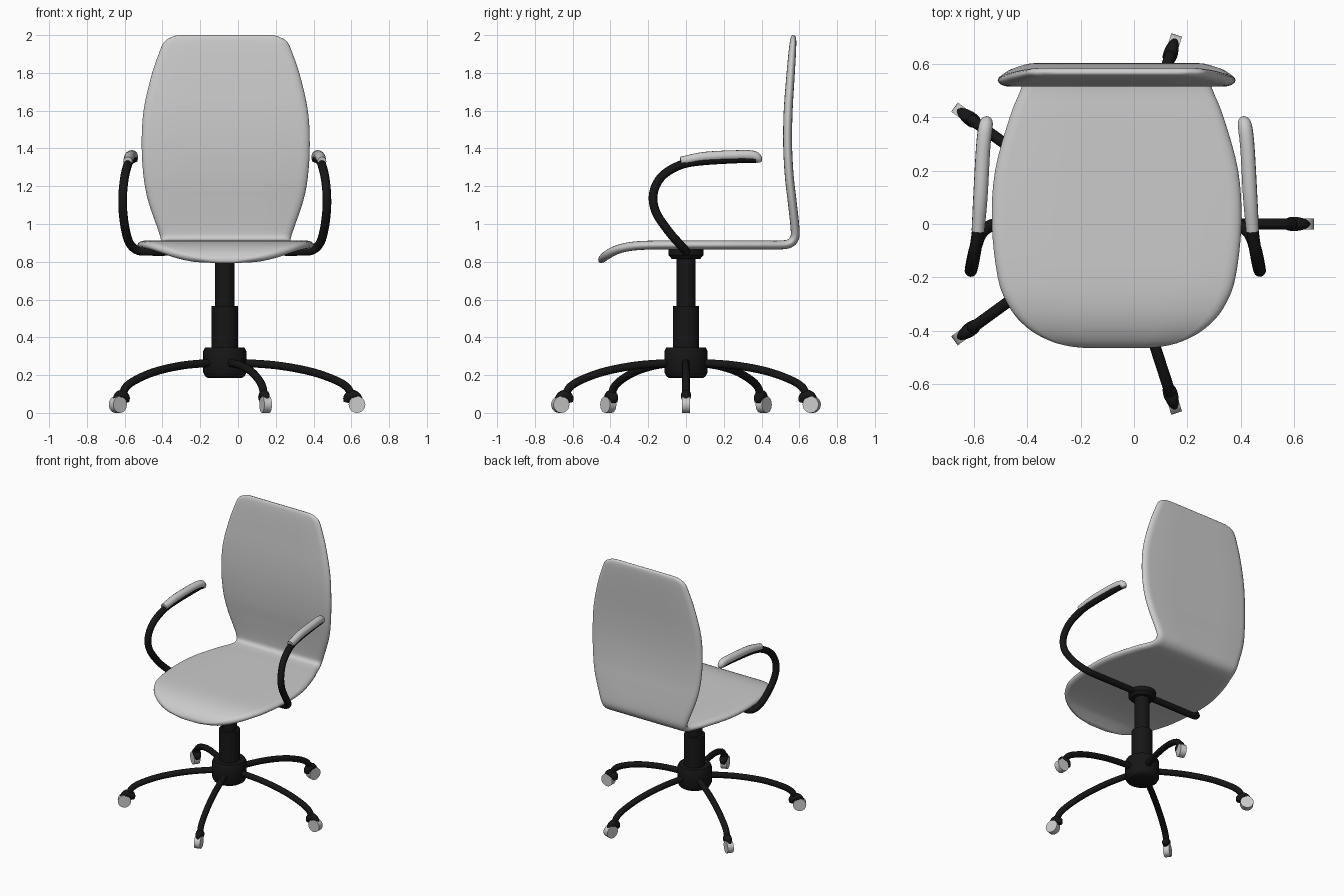
import bpy, bmesh, math
from mathutils import Vector, Matrix

if "Cube" in bpy.data.objects:
    bpy.data.objects.remove(bpy.data.objects["Cube"])

CX = -0.07  # centre line of the chair
black = bpy.data.materials.new("black")
black.diffuse_color = (0.008, 0.008, 0.008, 1)
black.use_nodes = True
black.node_tree.nodes["Principled BSDF"].inputs["Base Color"].default_value = black.diffuse_color


def finish(ob, mat=None, angle=40):
    bpy.ops.object.select_all(action='DESELECT')
    ob.select_set(True)
    bpy.context.view_layer.objects.active = ob
    if mat:
        ob.data.materials.append(mat)
    bpy.ops.object.shade_smooth_by_angle(angle=math.radians(angle))
    return ob


def mesh_object(name, bm, mat=None, angle=40):
    bmesh.ops.recalc_face_normals(bm, faces=bm.faces)
    me = bpy.data.meshes.new(name)
    bm.to_mesh(me)
    bm.free()
    ob = bpy.data.objects.new(name, me)
    bpy.context.collection.objects.link(ob)
    return finish(ob, mat, angle)


def spline(rows, n):
    """Catmull-Rom through tuples of any length."""
    pts = [Vector(r) for r in rows]
    pts = [2 * pts[0] - pts[1]] + pts + [2 * pts[-1] - pts[-2]]
    out = []
    for i in range(1, len(pts) - 2):
        a, b, c, d = pts[i - 1:i + 3]
        for k in range(n):
            t = k / n
            out.append(0.5 * (2 * b + (c - a) * t + (2 * a - 5 * b + 4 * c - d) * t * t
                              + (3 * b - a - 3 * c + d) * t ** 3))
    return out + [pts[-2]]


def loft(bm, rings):
    loops = [[bm.verts.new(p) for p in r] for r in rings]
    n = len(loops[0])
    for a, b in zip(loops, loops[1:]):
        for i in range(n):
            bm.faces.new((a[i], a[(i + 1) % n], b[(i + 1) % n], b[i]))
    bm.faces.new(loops[0])
    bm.faces.new(loops[-1])


def tube(name, pts, matrix, mat=None, n=5, sides=14):
    """Round tube through (x, y, z, radius) points."""
    path = spline(pts, n)
    rings, normal = [], None
    for i, p in enumerate(path):
        t = (path[min(i + 1, len(path) - 1)].to_3d() - path[max(i - 1, 0)].to_3d()).normalized()
        ref = normal or t.orthogonal()
        normal = (ref - t * ref.dot(t)).normalized()
        side = t.cross(normal)
        rings.append([matrix @ (p.to_3d() + p[3] * (normal * math.cos(a) + side * math.sin(a)))
                      for a in (2 * math.pi * k / sides for k in range(sides))])
    bm = bmesh.new()
    loft(bm, rings)
    return mesh_object(name, bm, mat, 50)


# Seat and back: one bent shell, rows of (y, z, half width, half thickness)
T = 0.0235
rows = [(-.458, .796, .07, .007), (-.447, .811, .19, .019), (-.42, .835, .28, T),
        (-.37, .862, .355, T), (-.30, .88, .408, T), (-.2, .888, .445, T), (0, .889, .467, T),
        (.2, .889, .455, T), (.4, .889, .40, T), (.5, .889, .36, T), (.55, .898, .345, T),
        (.575, .927, .345, T), (.577, .98, .362, T), (.562, 1.12, .41, T),
        (.547, 1.25, .435, T), (.538, 1.42, .445, T), (.541, 1.6, .435, T),
        (.553, 1.78, .395, .022), (.562, 1.9, .355, .02), (.567, 1.965, .325, .017),
        (.569, 1.992, .28, .012), (.57, 1.999, .25, .005)]
path = spline(rows, 4)
rings = []
for i, (y, z, w, th) in enumerate(path):
    a, b = path[max(i - 1, 0)], path[min(i + 1, len(path) - 1)]
    tan = Vector((b[0] - a[0], b[1] - a[1])).normalized()
    ny, nz = -tan.y, tan.x
    edge = min(.045, w * .4)
    section = []
    for s in (1, -1):
        for k in range(9):
            q = math.pi * (k / 8 - .5)
            section.append((s * (w - edge + edge * math.cos(q)), s * math.sin(q) * th))
        for k in (1, 2, 3):
            section.append((s * (w - edge) * (1 - k / 2), s * th))
    rings.append([(CX + .005 + u, y + ny * v, z + nz * v) for u, v in section])
bm = bmesh.new()
loft(bm, rings)
bmesh.ops.remove_doubles(bm, verts=bm.verts, dist=1e-5)
mesh_object("seat_and_back", bm, angle=60)

# Hub, gas column and top plate: one turned profile of (radius, z)
profile = [(.09, .185), (.105, .195), (.115, .215), (.115, .325), (.105, .345), (.07, .345),
           (.07, .565), (.051, .565), (.051, .815), (.075, .815), (.092, .835), (.092, .868)]
bm = bmesh.new()
loft(bm, [[(CX + r * math.cos(a), r * math.sin(a), z)
           for a in (2 * math.pi * k / 32 for k in range(32))] for r, z in profile])
mesh_object("column", bm, black)

# Five legs, each with a fork and a wheel
for i in range(5):
    m = Matrix.Translation((CX, 0, 0)) @ Matrix.Rotation(math.radians(72 * i), 4, 'Z')
    tube(f"leg_{i + 1}", [(.07, 0, .266, .021), (.27, 0, .252, .021), (.45, 0, .22, .021),
                          (.58, 0, .176, .021), (.645, 0, .138, .021), (.668, 0, .1, .021)], m, black)
    tube(f"caster_fork_{i + 1}", [(.645, 0, .055, .016), (.652, 0, .08, .025), (.675, 0, .095, .027),
                                  (.70, 0, .088, .022), (.722, 0, .068, .012)], m, black)
    bm = bmesh.new()
    bmesh.ops.create_cone(bm, cap_ends=True, segments=24, radius1=.044, radius2=.044, depth=.042,
                          matrix=m @ Matrix.Translation((.70, 0, .044)) @ Matrix.Rotation(math.pi / 2, 4, 'X'))
    mesh_object(f"caster_wheel_{i + 1}", bm)

# Arms with pads, mirrored about the centre line
R = .023
arm = [(0, 0, .855), (.25, 0, .855), (.40, 0, .855), (.46, -.004, .86), (.502, -.035, .895),
       (.525, -.095, .965), (.539, -.16, 1.065), (.54, -.173, 1.16), (.53, -.13, 1.25),
       (.515, -.035, 1.31), (.505, .08, 1.333), (.49, .3, 1.346), (.485, .37, 1.346)]
pad = [(.514, -.028, 1.332, .024), (.505, .1, 1.355, .027), (.495, .28, 1.364, .027),
       (.487, .355, 1.361, .027), (.482, .38, 1.346, .024), (.478, .385, 1.328, .015)]
for side, s in (("right", 1), ("left", -1)):
    m = Matrix.Translation((CX, 0, 0)) @ Matrix.Diagonal((s, 1, 1, 1))
    tube(f"arm_{side}", [p + (R,) for p in arm], m, black)
    tube(f"arm_pad_{side}", pad, m)
